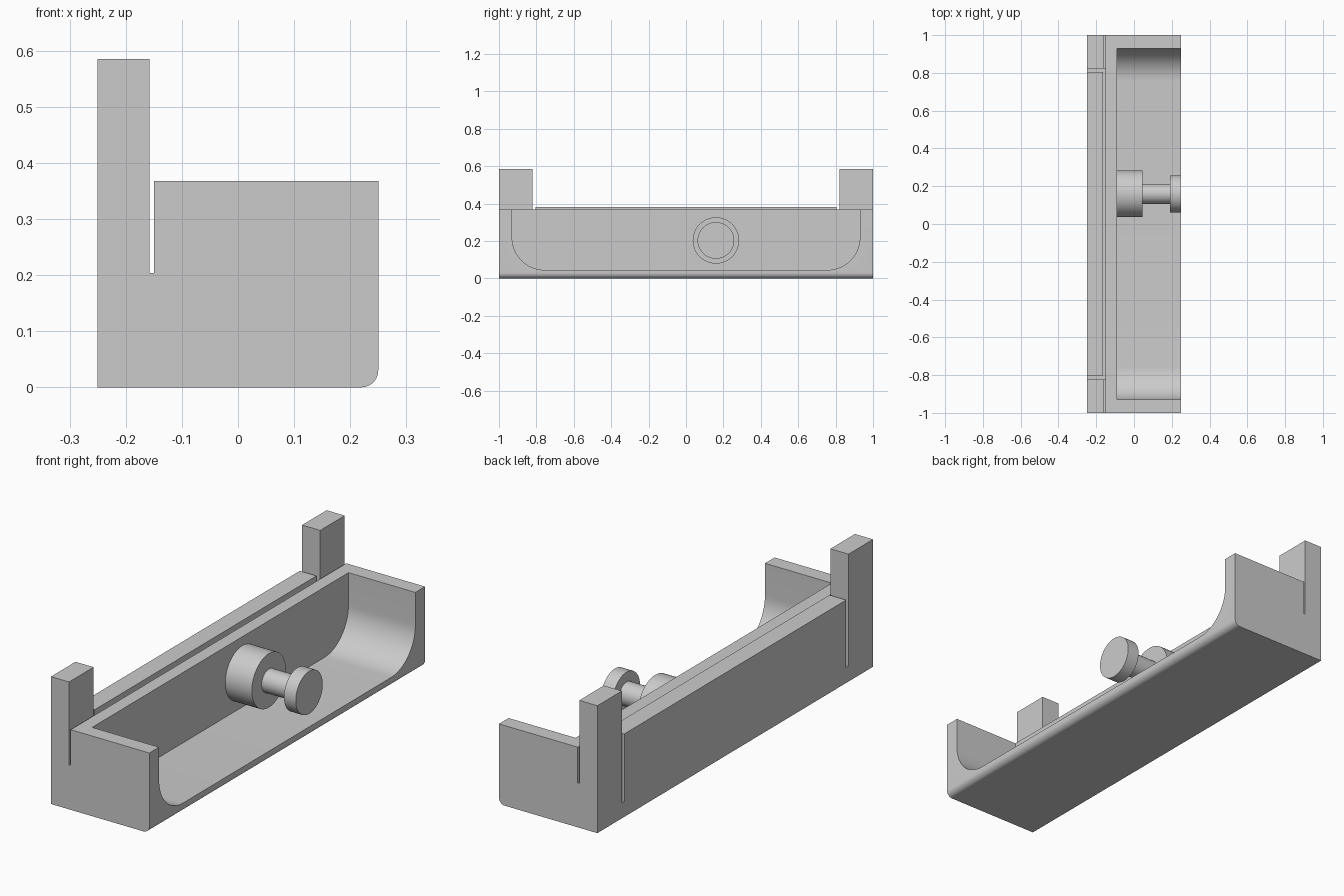
import bpy, bmesh, math
from mathutils import Matrix, Vector

if "Cube" in bpy.data.objects:
    bpy.data.objects.remove(bpy.data.objects["Cube"])

grey = bpy.data.materials.new("light grey")
grey.diffuse_color = (0.6, 0.6, 0.6, 1)
grey.use_nodes = True
grey.node_tree.nodes["Principled BSDF"].inputs["Base Color"].default_value = grey.diffuse_color


def prism(name, pts, direction, to3d):
    """Extrude a closed 2D outline along a direction."""
    bm = bmesh.new()
    face = bm.faces.new([bm.verts.new(to3d(a, b)) for a, b in pts])
    ext = bmesh.ops.extrude_face_region(bm, geom=[face])
    moved = [g for g in ext["geom"] if isinstance(g, bmesh.types.BMVert)]
    bmesh.ops.translate(bm, verts=moved, vec=Vector(direction))
    bmesh.ops.recalc_face_normals(bm, faces=bm.faces)
    return finish(name, bm)


def finish(name, bm):
    mesh = bpy.data.meshes.new(name)
    bm.to_mesh(mesh)
    bm.free()
    mesh.materials.append(grey)
    obj = bpy.data.objects.new(name, mesh)
    bpy.context.collection.objects.link(obj)
    return obj


def arc(cx, cy, r, start, end, n):
    return [(cx + r * math.cos(math.radians(start + (end - start) * i / n)),
             cy + r * math.sin(math.radians(start + (end - start) * i / n)))
            for i in range(n + 1)]


def smooth(obj):
    bpy.ops.object.select_all(action='DESELECT')
    obj.select_set(True)
    bpy.context.view_layer.objects.active = obj
    bpy.ops.object.shade_smooth_by_angle(angle=math.radians(30))


# Body: end outline with slot, rear post height and rounded lower edge
outline = [(-0.25, 0)] + arc(0.22, 0.03, 0.03, -90, 0, 8) + [
    (0.25, 0.368), (-0.15, 0.368), (-0.15, 0.204), (-0.158, 0.204),
    (-0.158, 0.585), (-0.25, 0.585)]
body = prism("tray_body", outline, (0, 2, 0), lambda a, b: (a, -1, b))

# Tray cavity with rounded lower corners, open at the top and one side
cavity = prism("cavity_cutter",
               [(-0.93, 0.6)] + arc(-0.755, 0.22, 0.175, 180, 270, 16)
               + arc(0.755, 0.22, 0.175, 270, 360, 16) + [(0.93, 0.6)],
               (0.5, 0, 0), lambda a, b: (-0.09, a, b))

# Gap between the posts, with a narrow slit at each end of the rail
gap = prism("rail_gap_cutter",
            [(-0.822, 0.07), (-0.805, 0.07), (-0.805, 0.381), (0.805, 0.381),
             (0.805, 0.07), (0.822, 0.07), (0.822, 0.7), (-0.822, 0.7)],
            (0.146, 0, 0), lambda a, b: (-0.3, a, b))

# Wider slot that frees the rail from the tray wall
slot = prism("rail_slot_cutter",
             [(-0.82, 0.071), (0.82, 0.071), (0.82, 0.5), (-0.82, 0.5)],
             (0.013, 0, 0), lambda a, b: (-0.165, a, b))

for cutter in (cavity, gap, slot):
    mod = body.modifiers.new(cutter.name, 'BOOLEAN')
    mod.operation = 'DIFFERENCE'
    mod.solver = 'EXACT'
    mod.object = cutter
    bpy.context.view_layer.objects.active = body
    bpy.ops.object.modifier_apply(modifier=mod.name)
    bpy.data.objects.remove(cutter)
smooth(body)

# Spool knob: stepped profile turned around the x axis
profile = [(-0.1, 0), (-0.1, 0.124), (0.045, 0.124), (0.045, 0.053),
           (0.19, 0.053), (0.19, 0.098), (0.25, 0.098), (0.25, 0)]
bm = bmesh.new()
verts = [bm.verts.new((x, 0.16 + r, 0.203)) for x, r in profile]
edges = [bm.edges.new(p) for p in zip(verts, verts[1:])]
bmesh.ops.spin(bm, geom=verts + edges, cent=(0, 0.16, 0.203), axis=(1, 0, 0),
               angle=math.tau, steps=48)
bmesh.ops.remove_doubles(bm, verts=bm.verts, dist=0.0005)
bmesh.ops.recalc_face_normals(bm, faces=bm.faces)
smooth(finish("spool_knob", bm))
